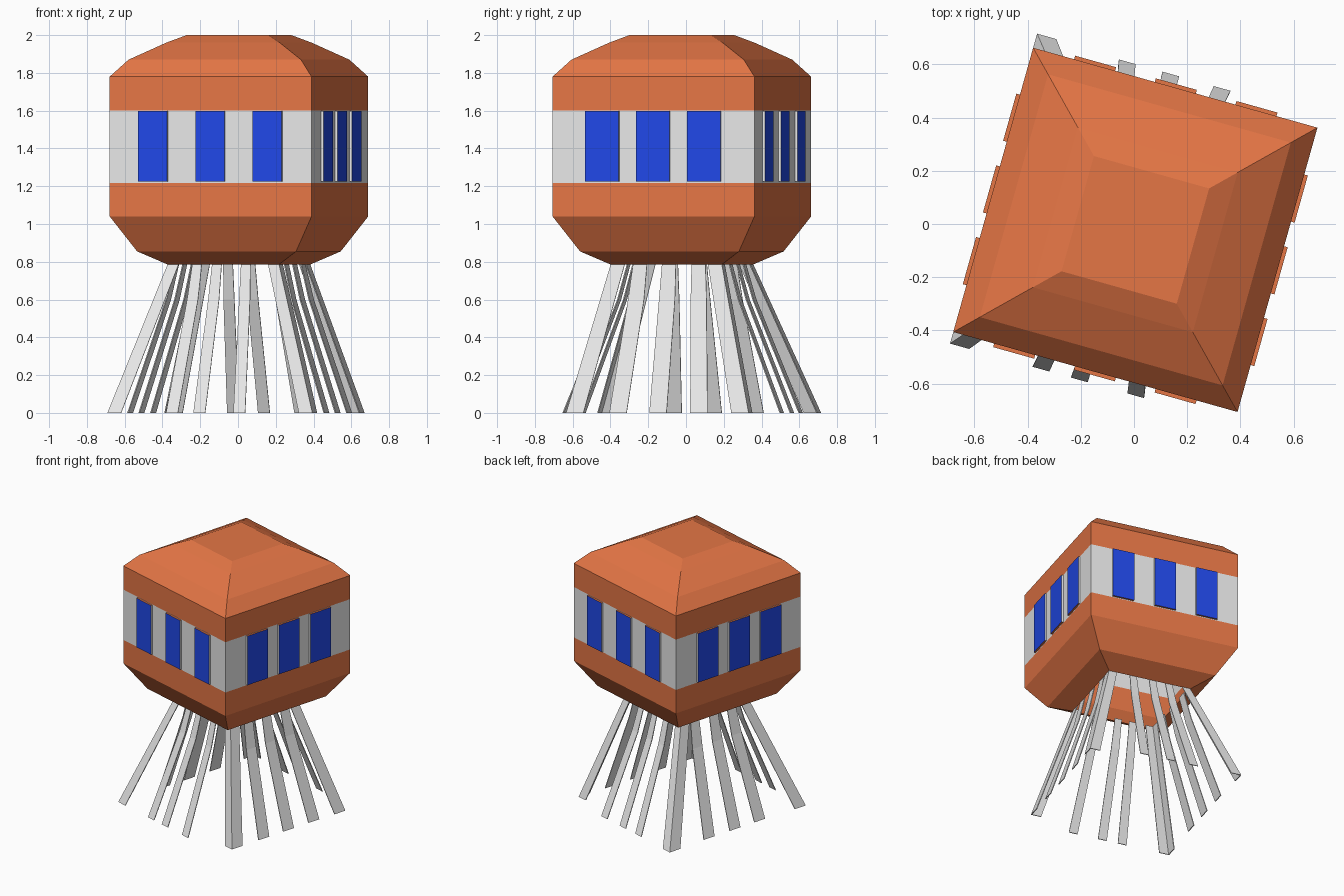
import bpy, bmesh, math
from mathutils import Vector, Matrix

if "Cube" in bpy.data.objects:
    bpy.data.objects.remove(bpy.data.objects["Cube"])

TURN = Matrix.Translation((0.005, -0.022, 0)) @ Matrix.Rotation(math.radians(-15.7), 4, 'Z')


def material(name, rgb):
    m = bpy.data.materials.new(name)
    m.diffuse_color = (*rgb, 1)
    m.use_nodes = True
    m.node_tree.nodes["Principled BSDF"].inputs["Base Color"].default_value = m.diffuse_color
    return m


ORANGE = material("orange", (0.78, 0.18, 0.06))
GREY = material("light_grey", (0.80, 0.80, 0.80))
BLUE = material("blue", (0.015, 0.065, 0.80))


def finish(bm, name, mats, rule=None):
    bm.normal_update()
    if rule:
        for f in bm.faces:
            f.material_index = rule(f)
    bm.transform(TURN)
    me = bpy.data.meshes.new(name)
    bm.to_mesh(me)
    bm.free()
    for m in mats:
        me.materials.append(m)
    ob = bpy.data.objects.new(name, me)
    bpy.context.collection.objects.link(ob)
    return ob


def loft(bm, rings):
    """Join rings of points with quads; return the vertex rings."""
    vr = [[bm.verts.new(p) for p in r] for r in rings]
    for a, b in zip(vr, vr[1:]):
        n = len(a)
        for i in range(n):
            j = (i + 1) % n
            bm.faces.new((a[i], a[j], b[j], b[i]))
    return vr


# Body: square shell, open underneath, grey band at window height
profile = [(0.305, 0.785), (0.437, 0.855), (0.555, 1.04), (0.555, 1.218), (0.555, 1.60),
           (0.555, 1.78), (0.474, 1.87), (0.312, 1.96), (0.225, 2.0)]
bm = bmesh.new()
rings = loft(bm, [[(-h, -h, z), (h, -h, z), (h, h, z), (-h, h, z)] for h, z in profile])
bm.faces.new(rings[-1])
finish(bm, "body", [ORANGE, GREY],
       lambda f: 1 if 1.25 < f.calc_center_median().z < 1.55 else 0)

# The four sides: name, outward direction, window spacing, window width
SIDES = [("front", Vector((0, -1, 0)), 0.315, 0.160), ("right", Vector((1, 0, 0)), 0.28, 0.184),
         ("back", Vector((0, 1, 0)), 0.315, 0.160), ("left", Vector((-1, 0, 0)), 0.28, 0.184)]

# Windows: blue face, orange top and bottom, grey sides
for side, n, gap, width in SIDES:
    t = Vector((-n.y, n.x, 0))
    for i in range(3):
        bm = bmesh.new()
        rects = []
        for d in (0.555, 0.569):
            c = n * d + t * gap * (i - 1)
            rects.append([c + t * (a * width / 2) + Vector((0, 0, z))
                          for a, z in ((-1, 1.224), (1, 1.224), (1, 1.597), (-1, 1.597))])
        vr = loft(bm, rects)
        bm.faces.new(vr[-1])
        finish(bm, f"{side}_window_{i + 1}", [ORANGE, GREY, BLUE],
               lambda f, n=n: 2 if f.normal.dot(n) > 0.5 else (0 if abs(f.normal.z) > 0.5 else 1))


# Legs: thin splayed strips; path gives outer centre points, wide direction is t
def leg(name, t, path, widths, thick=0.006):
    n = Vector((t.y, -t.x, 0))
    bm = bmesh.new()
    secs = []
    for c, w in zip(path, widths):
        secs.append([c - t * w / 2 - n * thick, c - t * w / 2, c + t * w / 2,
                     c + t * w / 2 - n * thick])
    vr = loft(bm, secs)
    bm.faces.new(vr[0])
    bm.faces.new(vr[-1])
    bmesh.ops.recalc_face_normals(bm, faces=bm.faces[:])
    finish(bm, name, [GREY])


R = 0.302
# Middle legs: foot distance, positions along the side (x or y), foot width
MIDDLE = {"front": (0.60, (-0.20, -0.05, 0.17), 0.065), "back": (0.60, (-0.20, -0.03, 0.17), 0.065),
          "right": (0.54, (-0.20, 0.02, 0.245), 0.095), "left": (0.545, (-0.20, 0.02, 0.25), 0.095)}
for side, n, _, _ in SIDES:
    out, spots, w = MIDDLE[side]
    along = Vector((abs(n.y), abs(n.x), 0))
    t = Vector((-n.y, n.x, 0))
    for i, s in enumerate(spots):
        path = [n * (R + (out - R) * k) + along * s * (0.72 + 0.28 * k) + Vector((0, 0, z))
                for k, z in ((0, 0.80), (0.19, 0.60), (1, 0.0))]
        leg(f"{side}_leg_{i + 1}", t, path, (w * 0.8, w * 0.92, w))

# Corner legs: two strips meeting in an L, feet at these corners
CORNERS = {"front_left": (-0.555, -0.60), "front_right": (0.54, -0.485),
           "back_right": (0.545, 0.52), "back_left": (-0.555, 0.61)}
for name, (u, v) in CORNERS.items():
    sx, sy = math.copysign(1, u), math.copysign(1, v)
    top, foot = Vector((sx * R, sy * R, 0.80)), Vector((u, v, 0))
    for label, n, inward, w in (("side", Vector((sx, 0, 0)), Vector((0, -sy, 0)), 0.095),
                                ("face", Vector((0, sy, 0)), Vector((-sx, 0, 0)), 0.075)):
        leg(f"{name}_corner_leg_{label}", Vector((-n.y, n.x, 0)),
            [top + inward * w * 0.4, foot + inward * w * 0.5], (w * 0.8, w))
